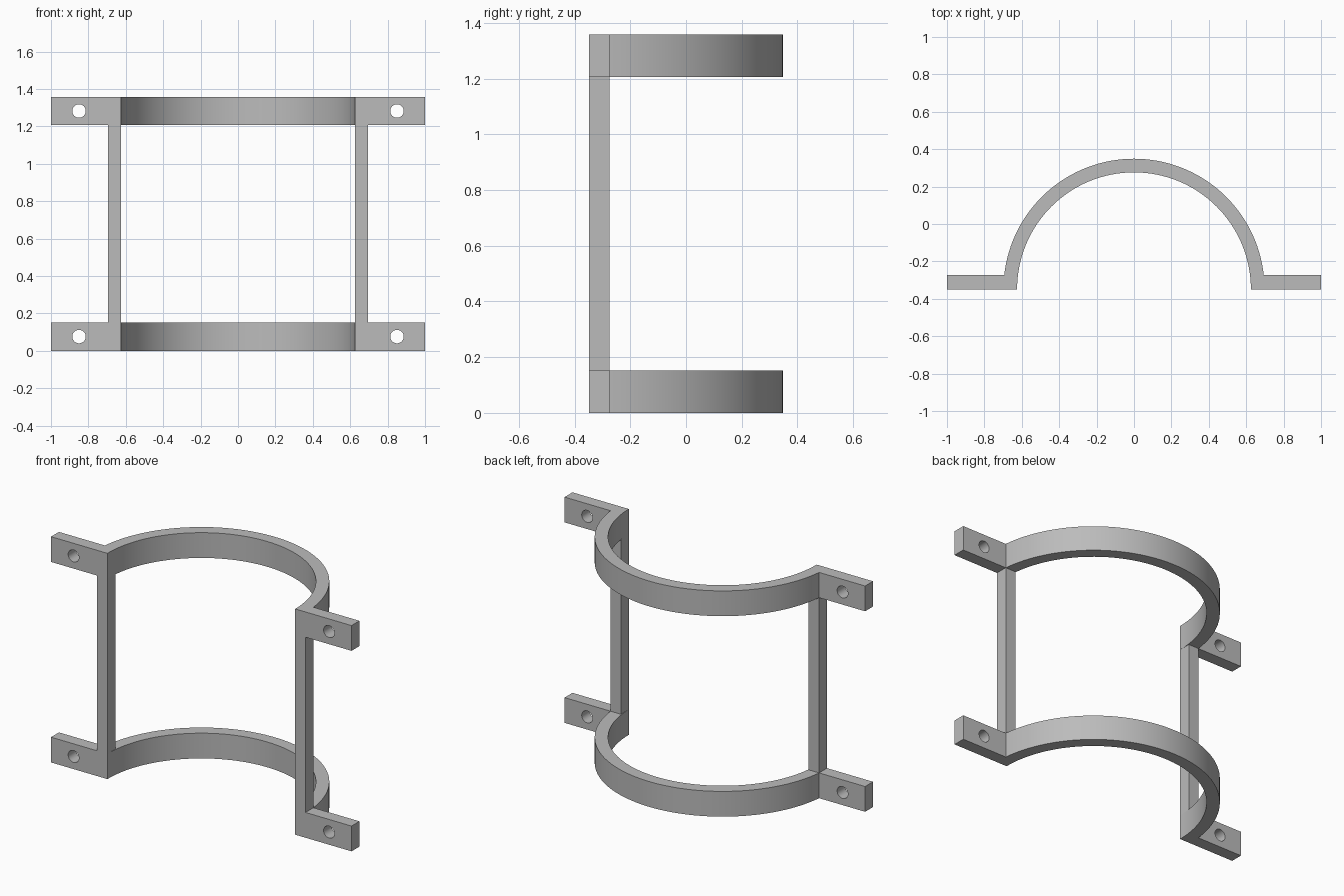
import bpy, bmesh
from math import sin, cos, pi, asin, radians

cube = bpy.data.objects.get("Cube")
if cube:
    bpy.data.objects.remove(cube, do_unlink=True)

FRONT, TAB_BACK = -0.349, -0.274
R_IN, R_OUT = 0.625, 0.698
BAND, HEIGHT = 0.152, 1.358
STEPS = 64

grey = bpy.data.materials.new("plain grey")
grey.use_nodes = True
colour = (0.5, 0.5, 0.5, 1)
grey.diffuse_color = colour
grey.node_tree.nodes["Principled BSDF"].inputs["Base Color"].default_value = colour


def extrude(name, outline, z0, z1):
    """Solid prism from a closed outline."""
    bm = bmesh.new()
    face = bm.faces.new([bm.verts.new((x, y, z0)) for x, y in outline])
    top = bmesh.ops.extrude_face_region(bm, geom=[face])["geom"]
    bmesh.ops.translate(bm, vec=(0, 0, z1 - z0),
                        verts=[v for v in top if isinstance(v, bmesh.types.BMVert)])
    bmesh.ops.recalc_face_normals(bm, faces=bm.faces)
    mesh = bpy.data.meshes.new(name)
    bm.to_mesh(mesh)
    bm.free()
    obj = bpy.data.objects.new(name, mesh)
    bpy.context.collection.objects.link(obj)
    mesh.materials.append(grey)
    return obj


def arc(radius, start, end):
    angles = [start + (end - start) * i / STEPS for i in range(STEPS + 1)]
    return [(radius * cos(a), FRONT + radius * sin(a)) for a in angles]


def smooth(obj):
    bpy.ops.object.select_all(action="DESELECT")
    obj.select_set(True)
    bpy.context.view_layer.objects.active = obj
    bpy.ops.object.shade_smooth_by_angle(angle=radians(30))


# Half-round bands with a flat mounting tab at each end
lift = asin((TAB_BACK - FRONT) / R_OUT)
outline = ([(-1, FRONT)] + arc(R_IN, pi, 0) + [(1, FRONT), (1, TAB_BACK)]
           + arc(R_OUT, lift, pi - lift) + [(-1, TAB_BACK)])
for name, z in (("lower_band", 0), ("upper_band", HEIGHT - BAND)):
    band = extrude(name, outline, z, z + BAND)
    # Bolt holes through the tabs
    for side in (-1, 1):
        bpy.ops.mesh.primitive_cylinder_add(
            vertices=32, radius=0.036, depth=0.3, rotation=(pi / 2, 0, 0),
            location=(side * 0.85, (FRONT + TAB_BACK) / 2, z + BAND / 2))
        cutter = bpy.context.object
        cutter.name = "hole_cutter"
        cutter.data.materials.append(grey)
        cut = band.modifiers.new("bolt_hole", "BOOLEAN")
        cut.operation, cut.solver, cut.object = "DIFFERENCE", "EXACT", cutter
        bpy.ops.object.select_all(action="DESELECT")
        band.select_set(True)
        bpy.context.view_layer.objects.active = band
        bpy.ops.object.modifier_apply(modifier=cut.name)
        bpy.data.objects.remove(cutter, do_unlink=True)
    smooth(band)

# Upright posts joining the bands
x_out = R_OUT * cos(lift)
for name, side in (("left_post", 1), ("right_post", -1)):
    extrude(name, [(side * R_IN, FRONT), (side * x_out, FRONT),
                   (side * x_out, TAB_BACK), (side * R_IN, TAB_BACK)],
            BAND, HEIGHT - BAND)
